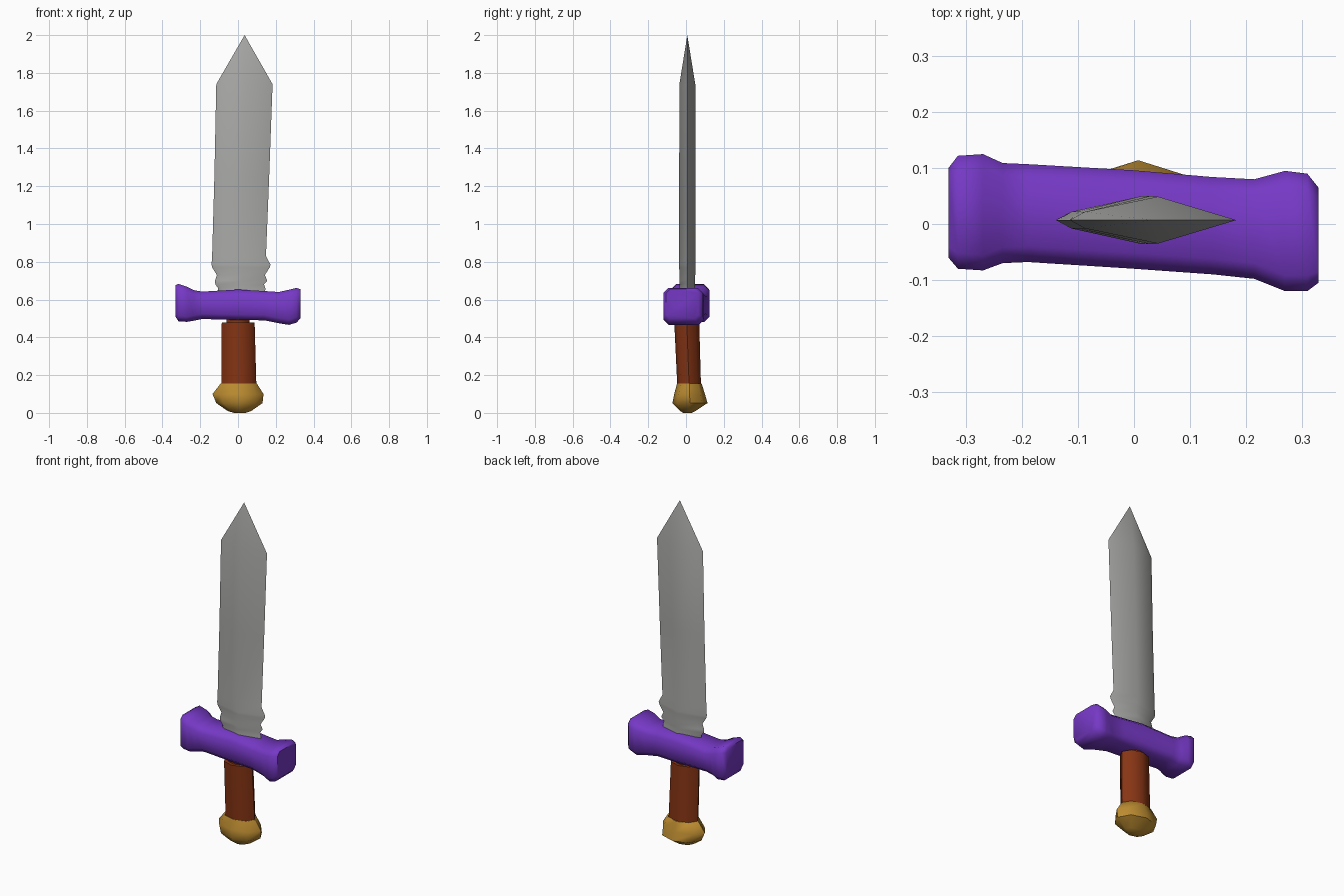
import bpy
import bmesh
from math import cos, sin, pi, radians

cube = bpy.data.objects.get("Cube")
if cube:
    bpy.data.objects.remove(cube)


def material(name, colour):
    m = bpy.data.materials.new(name)
    m.use_nodes = True
    rgba = (*colour, 1)
    m.diffuse_color = rgba
    m.node_tree.nodes["Principled BSDF"].inputs["Base Color"].default_value = rgba
    return m


def loft(name, rings, mat, angle):
    """Skin a closed surface over a row of equal-length rings."""
    bm = bmesh.new()
    rows = [[bm.verts.new(p) for p in ring] for ring in rings]
    n = len(rows[0])
    for a, b in zip(rows, rows[1:]):
        for i in range(n):
            j = (i + 1) % n
            bm.faces.new((a[i], a[j], b[j], b[i]))
    bm.faces.new(rows[0])
    bm.faces.new(rows[-1])
    bmesh.ops.remove_doubles(bm, verts=bm.verts, dist=0.0005)
    bmesh.ops.recalc_face_normals(bm, faces=bm.faces)
    mesh = bpy.data.meshes.new(name)
    bm.to_mesh(mesh)
    bm.free()
    mesh.materials.append(mat)
    obj = bpy.data.objects.new(name, mesh)
    bpy.context.collection.objects.link(obj)
    bpy.ops.object.select_all(action='DESELECT')
    obj.select_set(True)
    bpy.context.view_layer.objects.active = obj
    bpy.ops.object.shade_smooth_by_angle(angle=radians(angle))
    return obj


steel = material("steel grey", (0.40, 0.40, 0.39))
purple = material("guard purple", (0.18, 0.04, 0.56))
brown = material("grip brown", (0.24, 0.035, 0.007))
gold = material("pommel gold", (0.50, 0.26, 0.03))


# Blade: thin diamond with a steeper ground edge on its right side
def blade_ring(z, left, right, half):
    ridge, mid = left + (right - left) * 0.53, 0.007
    bevel = left + (right - left) * 0.09
    return [(left, mid, z), (bevel, mid - half * 0.35, z), (ridge, mid - half, z),
            (right, mid, z), (ridge, mid + half, z), (bevel, mid + half * 0.35, z)]


blade = [(0.60, -0.105, 0.14, 0.04), (0.66, -0.105, 0.145, 0.04),
         (0.68, -0.12, 0.138, 0.041), (0.70, -0.122, 0.155, 0.041),
         (0.73, -0.112, 0.142, 0.042), (0.77, -0.137, 0.168, 0.043),
         (0.785, -0.14, 0.172, 0.043), (0.83, -0.137, 0.148, 0.043),
         (1.25, -0.125, 0.165, 0.043), (1.74, -0.115, 0.183, 0.042),
         (2.00, 0.035, 0.035, 0.0)]
loft("blade", [blade_ring(*s) for s in blade], steel, 38)


# Crossguard: chamfered box sections swept along x, flared at both ends
def guard_ring(x, y0, y1, z0, z1, c):
    return [(x, y0 + c, z0), (x, y1 - c, z0), (x, y1, z0 + c), (x, y1, z1 - c),
            (x, y1 - c, z1), (x, y0 + c, z1), (x, y0, z1 - c), (x, y0, z0 + c)]


guard = [(-0.332, -0.06, 0.10, 0.51, 0.675, 0.02), (-0.315, -0.08, 0.122, 0.485, 0.683, 0.028),
         (-0.27, -0.083, 0.125, 0.482, 0.668, 0.028), (-0.235, -0.07, 0.109, 0.488, 0.65, 0.028),
         (-0.19, -0.068, 0.107, 0.497, 0.642, 0.028), (0.0, -0.08, 0.096, 0.492, 0.653, 0.028),
         (0.14, -0.09, 0.084, 0.49, 0.645, 0.028), (0.215, -0.098, 0.08, 0.475, 0.64, 0.028),
         (0.27, -0.12, 0.095, 0.466, 0.652, 0.028), (0.31, -0.12, 0.09, 0.478, 0.662, 0.028),
         (0.33, -0.105, 0.065, 0.50, 0.655, 0.02)]
loft("crossguard", [guard_ring(*s) for s in guard], purple, 50)


# Grip and pommel: eight-sided turned sections
def oval(z, x0, x1, y0, y1, n=8):
    cx, cy, rx, ry = (x0 + x1) / 2, (y0 + y1) / 2, (x1 - x0) / 2, (y1 - y0) / 2
    return [(cx + rx * cos(2 * pi * i / n), cy + ry * sin(2 * pi * i / n), z) for i in range(n)]


grip = [(0.12, -0.088, 0.098, -0.045, 0.08), (0.478, -0.086, 0.088, -0.062, 0.07)]
loft("grip", [oval(*s) for s in grip], brown, 50)
neck = [(0.44, -0.06, 0.06, -0.045, 0.055), (0.51, -0.06, 0.06, -0.045, 0.055)]
loft("grip_neck", [oval(*s) for s in neck], brown, 50)

pommel = [(0.0, -0.02, 0.04, -0.015, 0.03), (0.01, -0.055, 0.07, -0.03, 0.05),
          (0.052, -0.115, 0.13, -0.072, 0.114), (0.10, -0.135, 0.135, -0.062, 0.10),
          (0.155, -0.092, 0.10, -0.048, 0.083), (0.157, -0.08, 0.09, -0.03, 0.07)]
loft("pommel", [oval(*s) for s in pommel], gold, 50)
